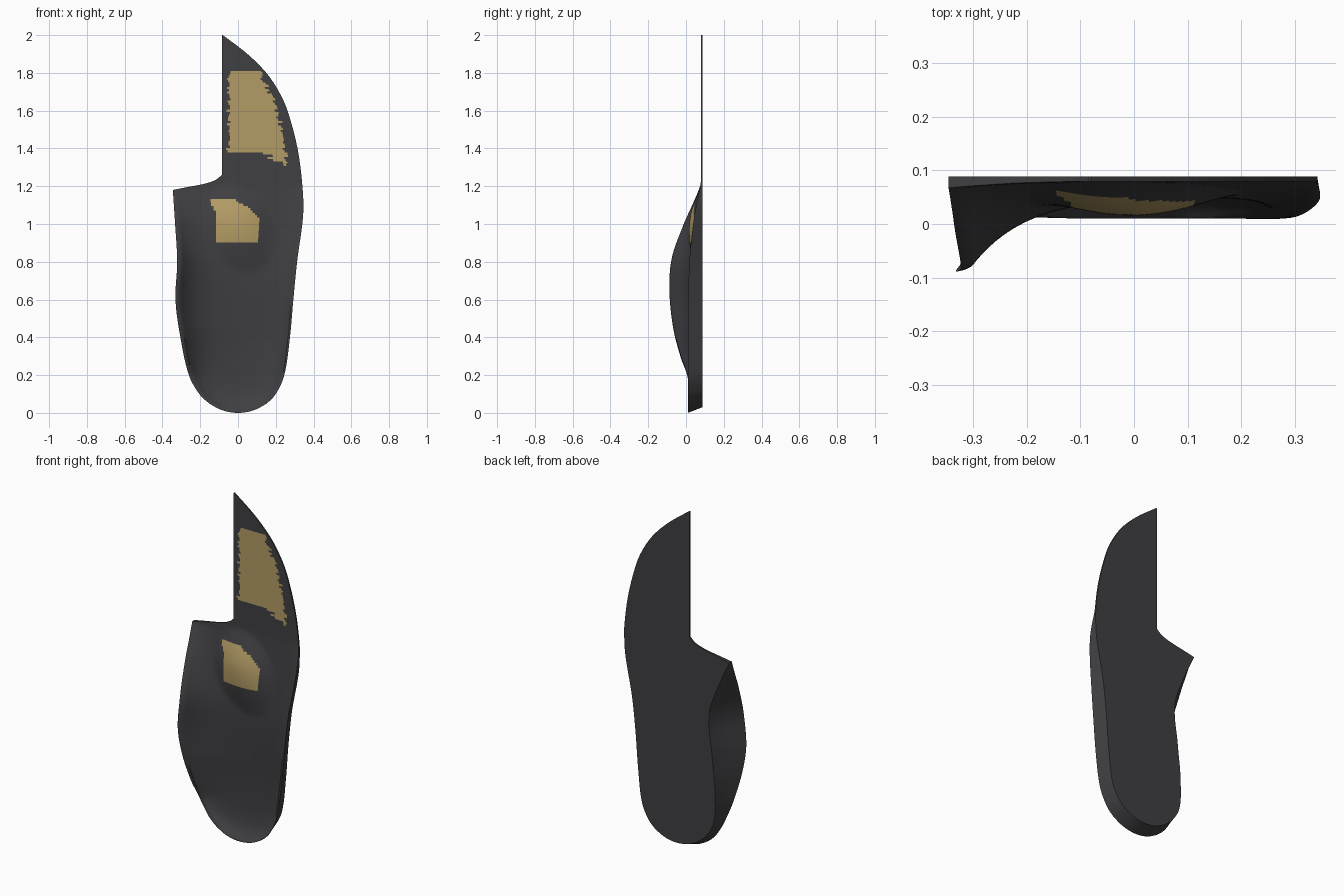
import bpy, bmesh, math, random

if "Cube" in bpy.data.objects:
    bpy.data.objects.remove(bpy.data.objects["Cube"])
random.seed(3)

def curve(pts):
    """Smooth one-dimensional curve through (position, value) points."""
    def slope(i):
        a, b = pts[max(i - 1, 0)], pts[min(i + 1, len(pts) - 1)]
        return (b[1] - a[1]) / (b[0] - a[0])
    def f(z):
        z = min(max(z, pts[0][0]), pts[-1][0])
        i = 0
        while i < len(pts) - 2 and z > pts[i + 1][0]:
            i += 1
        (z0, v0), (z1, v1) = pts[i], pts[i + 1]
        h = z1 - z0
        t = (z - z0) / h
        return (v0 * (2*t**3 - 3*t*t + 1) + v1 * (3*t*t - 2*t**3)
                + h * (slope(i) * (t**3 - 2*t*t + t) + slope(i + 1) * (t**3 - t*t)))
    return f

# Outline, footprint and rim heights along the length
left_low = curve([(.02, -.1), (.05, -.152), (.1, -.205), (.2, -.26), (.4, -.305),
                  (.6, -.331), (.8, -.322), (1.0, -.333), (1.18, -.345)])
left_step = curve([(1.18, -.345), (1.195, -.27), (1.21, -.19), (1.23, -.125), (1.26, -.085)])
right_edge = curve([(.02, .1), (.05, .152), (.1, .2), (.2, .245), (.4, .275), (.6, .293),
                    (.8, .313), (1.05, .345), (1.2, .341), (1.4, .315), (1.6, .262),
                    (1.7, .217), (1.8, .15), (1.9, .05), (2.0, -.08)])
left_inset = curve([(0, .01), (.2, .018), (.4, .055), (.6, .1), (.85, .11), (1.0, .07), (1.18, 0)])
right_inset = curve([(0, .012), (.4, .025), (.8, .025), (1.1, .008), (1.2, 0)])
rim_left = curve([(0, .01), (.18, .01), (.3, -.03), (.45, -.068), (.65, -.088), (.82, -.075),
                  (1.0, -.012), (1.1, .033), (1.2, .075), (1.23, .079)])
rim_right = curve([(0, .01), (.4, .01), (.8, .018), (1.05, .045), (1.2, .076), (1.23, .079)])
floor_y = curve([(0, .066), (.35, .064), (.7, .05), (.95, .062), (1.2, .078), (1.25, .079)])
BACK = .088

def edges(z):
    k = math.sqrt(z / .02) if z < .02 else 1
    return (left_step(z) if z > 1.18 else left_low(z) * k), right_edge(z) * k

def front_y(x, z, xl, xr):
    if z > 1.235:
        return .079
    base = floor_y(z)
    base += (.01 - base) * math.exp(-max(z - .008, 0) / .05)   # heel cup wall
    tl, tr = max(x - xl - .02, 0), max(xr - x - .012, 0)
    w = xr - xl
    lw = min(.05 + max(z - .1, 0) * .2, .12)
    y = base + (rim_left(z) - base) * math.exp(-tl / lw) * (1 - (x - xl) / w)
    y += (rim_right(z) - base) * math.exp(-tr / .045) * (x - xl) / w
    # metatarsal pad
    cx, cz = .0 + (1 - z) * .2, 1.0
    r = ((x - cx) / .2) ** 2 + ((z - cz) / (.22 if z > cz else .27)) ** 2
    if r < 1:
        y -= .045 * (1 - r) ** 1.5
    return min(y, .079)

# Rings: front surface, right wall, flat back, flared arch wall
N, W = 56, 6
rows = [.12 * (i / 16) ** 2 for i in range(16)]
rows += [.12 + i * 1.06 / 88 for i in range(88)]
rows += [1.18 + i * .08 / 14 for i in range(14)]
rows += [1.26 + i * .74 / 62 for i in range(63)]
rows[0] = .0003
bm = bmesh.new()
rings = []
for z in rows:
    xl, xr = edges(z)
    zb = z + .03 * max(1 - z / .3, 0)
    k = min(1, (xr - xl) / .35)
    bl, br = xl + left_inset(z) * k, xr - right_inset(z) * k
    ring = []
    for i in range(N + 1):
        x = xl + (xr - xl) * i / N
        ring.append((x, front_y(x, z, xl, xr), z))
    ring += [(br + (bl - br) * i / N, BACK, zb) for i in range(N + 1)]
    y0 = ring[0][1]
    for i in range(1, W):
        t = i / W
        sag = math.sin(math.pi * t) * .12 * (bl - xl)
        ring.append((bl + (xl - bl) * t + sag, BACK + (y0 - BACK) * t, zb + (z - zb) * t))
    rings.append([bm.verts.new(p) for p in ring])

# Worn tan patches on the pad and the forefoot
PATCHES = [[(-.15, 1.13), (-.02, 1.13), (.06, 1.085), (.11, 1.03), (.11, .9), (-.12, .9), (-.12, 1.06)],
           [(-.05, 1.8), (.11, 1.81), (.19, 1.65), (.23, 1.5), (.26, 1.31), (.15, 1.36), (-.05, 1.38)]]

def inside(x, z, poly):
    hit = False
    for (x0, z0), (x1, z1) in zip(poly, poly[1:] + poly[:1]):
        if (z0 > z) != (z1 > z) and x < x0 + (z - z0) * (x1 - x0) / (z1 - z0):
            hit = not hit
    return hit

M = len(rings[0])
for a, b in zip(rings, rings[1:]):
    jitter = random.uniform(-.012, .012)
    for i in range(M):
        j = (i + 1) % M
        f = bm.faces.new((a[i], a[j], b[j], b[i]))
        if i < N:
            c = f.calc_center_median()
            f.material_index = int(inside(c.x, c.z, PATCHES[0])
                                   or inside(c.x + jitter, c.z + jitter, PATCHES[1]))
bm.faces.new(rings[0][::-1])
bm.faces.new(rings[-1])
bmesh.ops.recalc_face_normals(bm, faces=bm.faces)

mesh = bpy.data.meshes.new("insole_body")
bm.to_mesh(mesh)
bm.free()
for name, col in (("dark_foam", (.05, .05, .055, 1)), ("tan_patch", (.45, .33, .13, 1))):
    m = bpy.data.materials.new(name)
    m.diffuse_color = col
    m.use_nodes = True
    m.node_tree.nodes["Principled BSDF"].inputs["Base Color"].default_value = m.diffuse_color
    mesh.materials.append(m)
insole = bpy.data.objects.new("insole_body", mesh)
bpy.context.collection.objects.link(insole)
bpy.context.view_layer.objects.active = insole
insole.select_set(True)
bpy.ops.object.shade_smooth_by_angle(angle=math.radians(35))
